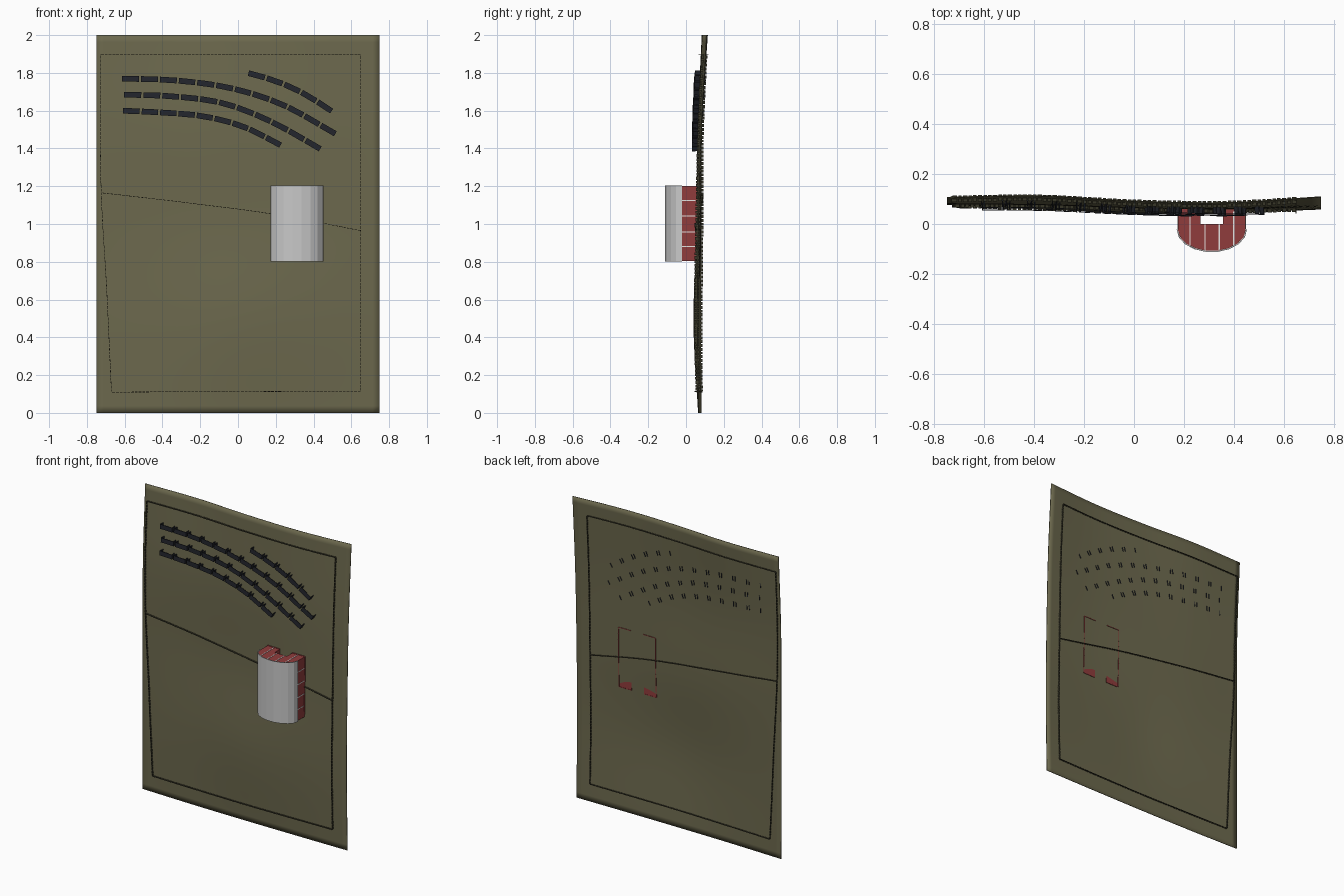
import bpy, bmesh, math
from mathutils import Vector

if "Cube" in bpy.data.objects:
    bpy.data.objects.remove(bpy.data.objects["Cube"])


def material(name, r, g, b):
    m = bpy.data.materials.new(name)
    m.diffuse_color = (r, g, b, 1)
    m.use_nodes = True
    m.node_tree.nodes["Principled BSDF"].inputs["Base Color"].default_value = m.diffuse_color
    return m


OLIVE = material("olive cloth", 0.15, 0.14, 0.075)
NAVY = material("dark webbing", 0.017, 0.019, 0.026)
THREAD = material("dark olive thread", 0.04, 0.038, 0.022)
RED = material("red lining", 0.28, 0.045, 0.045)
WHITE = material("white line", 0.8, 0.78, 0.76)
GREY = material("light grey shell", 0.58, 0.58, 0.58)


def finish(bm, name, mat, normals=True):
    if normals:
        bmesh.ops.recalc_face_normals(bm, faces=bm.faces[:])
    me = bpy.data.meshes.new(name)
    bm.to_mesh(me)
    bm.free()
    ob = bpy.data.objects.new(name, me)
    bpy.context.collection.objects.link(ob)
    me.materials.append(mat)
    return ob


def spline(vals, t):
    """Catmull-Rom through evenly spaced values, t in 0..1"""
    n = len(vals) - 1
    i = min(max(int(t * n), 0), n - 1)
    f = t * n - i
    b, c = vals[i], vals[i + 1]
    a = vals[i - 1] if i > 0 else 2 * b - c
    d = vals[i + 2] if i + 2 <= n else 2 * c - b
    return b + 0.5 * f * (c - a + f * (2 * a - 5 * b + 4 * c - d + f * (3 * (b - c) + d - a)))


# Cloth waviness: y over x (left to right), rows from bottom to top
WAVE = [[.080, .070, .066, .066, .068],
        [.078, .062, .042, .046, .060],
        [.080, .078, .066, .058, .066],
        [.083, .080, .067, .064, .080],
        [.107, .113, .092, .086, .109]]


def cloth_y(x, z):
    return spline([spline(row, (x + .75) / 1.5) for row in WAVE], z / 2)


def add_box(bm, c, u, v, w):
    """Box at centre c with half-axis vectors u, v, w"""
    q = [bm.verts.new(c + i * u + j * v + k * w)
         for i in (-1, 1) for j in (-1, 1) for k in (-1, 1)]
    for f in ((0, 1, 3, 2), (4, 6, 7, 5), (0, 4, 5, 1), (2, 3, 7, 6), (0, 2, 6, 4), (1, 5, 7, 3)):
        bm.faces.new([q[i] for i in f])


def resample(points, pitch):
    """Evenly spaced points along a smooth xz curve"""
    pts = [Vector(p) for p in points]
    dense = [spline(pts, i / 300) for i in range(301)]
    lens = [0]
    for a, b in zip(dense, dense[1:]):
        lens.append(lens[-1] + (b - a).length)
    n = max(1, round(lens[-1] / pitch))
    out, k = [], 0
    for i in range(n + 1):
        while k < 300 and lens[k] < lens[-1] * i / n - 1e-6:
            k += 1
        out.append(dense[k])
    return out


def stitch(bm, points, pitch, fill, front, back, half):
    pts = resample(points, pitch)
    for a, b in zip(pts, pts[1:]):
        m, d = (a + b) / 2, (b - a) / 2 * fill
        n = Vector((-d.y, d.x)).normalized() * half
        y = cloth_y(m.x, m.y) + (back - front) / 2
        add_box(bm, Vector((m.x, y, m.y)), Vector((d.x, 0, d.y)),
                Vector((0, (front + back) / 2, 0)), Vector((n.x, 0, n.y)))


# Cloth panel
bm = bmesh.new()
NX, NZ = 40, 54
grid = []
for j in range(NZ + 1):
    z = 2 * j / NZ
    grid.append([bm.verts.new((x, cloth_y(x, z), z))
                 for x in (-.75 + 1.5 * i / NX for i in range(NX + 1))])
for j in range(NZ):
    for i in range(NX):
        bm.faces.new((grid[j][i], grid[j][i + 1], grid[j + 1][i + 1], grid[j + 1][i]))
for f in bm.faces:
    f.smooth = True
panel = finish(bm, "cloth_panel", OLIVE, normals=False)
mod = panel.modifiers.new("thickness", 'SOLIDIFY')
mod.thickness = 0.004
mod.offset = 0

# Border and middle seam stitching
bm = bmesh.new()
for path in ([(-.73, 1.895), (.65, 1.895)],
             [(-.67, .11), (.65, .115)],
             [(-.73, 1.895), (-.725, 1.2), (-.695, .65), (-.67, .11)],
             [(.65, 1.895), (.65, .115)],
             [(-.72, 1.165), (-.25, 1.11), (.2, 1.05), (.65, .965)]):
    stitch(bm, path, .02, .75, .014, .012, .0015)
finish(bm, "seam_stitches", THREAD)

# Webbing loops: each is a strap standing off the cloth on two legs
bm = bmesh.new()
ROWS = [[(-.62, 1.77), (-.33, 1.76), (-.04, 1.72), (.24, 1.63), (.52, 1.475)],
        [(-.61, 1.685), (-.35, 1.676), (-.08, 1.64), (.18, 1.54), (.44, 1.395)],
        [(-.615, 1.6), (-.4, 1.59), (-.18, 1.57), (.03, 1.515), (.23, 1.415)],
        [(.05, 1.8), (.2, 1.757), (.35, 1.69), (.5, 1.595)]]
for row in ROWS:
    pts = resample(row, .1)
    for a, b in zip(pts, pts[1:]):
        d = b - a
        n = Vector((-d.y, d.x)).normalized() * .015
        strip = []
        for t, off in ((.09, .006), (.07, -.03), (.93, -.03), (.91, .006)):
            p = a + d * t
            y = cloth_y(p.x, p.y) + off
            strip.append([bm.verts.new((p.x + s * n.x, y, p.y + s * n.y)) for s in (-1, 1)])
        for (p, q), (r, s) in zip(strip, strip[1:]):
            bm.faces.new((p, r, s, q))
loops = finish(bm, "webbing_loops", NAVY, normals=False)
mod = loops.modifiers.new("thickness", 'SOLIDIFY')
mod.thickness = 0.004
mod.offset = 0

# Pouch body: rounded front with a notch at the back, extruded upwards
CX, HW, Z0, Z1 = .312, .136, .805, 1.2


def arc(grow, n=9):
    return [(CX - (HW + grow) * math.cos(math.pi * i / n),
             -.022 - (.086 + grow) * math.sin(math.pi * i / n)) for i in range(n + 1)]


def front_y(x):
    pts = arc(0)
    for (x0, y0), (x1, y1) in zip(pts, pts[1:]):
        if x0 <= x <= x1:
            return y0 + (y1 - y0) * (x - x0) / (x1 - x0)


def extrude(profile, z0, z1, name, mat):
    bm = bmesh.new()
    f = bm.faces.new([bm.verts.new((x, y, z0)) for x, y in profile])
    top = bmesh.ops.extrude_face_region(bm, geom=[f])["geom"]
    bmesh.ops.translate(bm, vec=(0, 0, z1 - z0),
                        verts=[v for v in top if isinstance(v, bmesh.types.BMVert)])
    return finish(bm, name, mat)


BACK = .056
extrude([(CX - HW, BACK)] + arc(0) +
        [(CX + HW, BACK), (CX + .045, BACK), (CX + .045, 0), (CX - .045, 0), (CX - .045, BACK)],
        Z0, Z1, "pouch_body", RED)

# Grey shell around the rounded front
extrude(arc(.005) + arc(0.0005)[::-1], Z0 - .003, Z1 + .004, "pouch_shell", GREY)

# White lines on the pouch top, bottom and sides
bm = bmesh.new()
for x in (.225, .285, .342, .4):
    ya, yb = front_y(x), (0 if abs(x - CX) < .045 else .05)
    for z in (Z0, Z1):
        add_box(bm, Vector((x, (ya + yb) / 2, z)), Vector((.0025, 0, 0)),
                Vector((0, (yb - ya) / 2, 0)), Vector((0, 0, .0015)))
for z in (.88, .958, 1.043, 1.125):
    for s in (-1, 1):
        add_box(bm, Vector((CX + s * HW, .015, z)), Vector((.0015, 0, 0)),
                Vector((0, .036, 0)), Vector((0, 0, .0025)))
finish(bm, "pouch_lines", WHITE)

# Pouch edges showing through on the back of the cloth
bm = bmesh.new()
xl, xr = CX - HW, CX + HW
for path in ([(xl, Z0), (xl, Z1)], [(xr, Z0), (xr, Z1)],
             [(xl, Z0), (CX - .045, Z0)], [(CX + .045, Z0), (xr, Z0)],
             [(xl, Z1), (CX - .045, Z1)], [(CX + .045, Z1), (xr, Z1)]):
    stitch(bm, path, .04, .97, .008, .005, .002)
finish(bm, "pouch_back_edges", RED)
